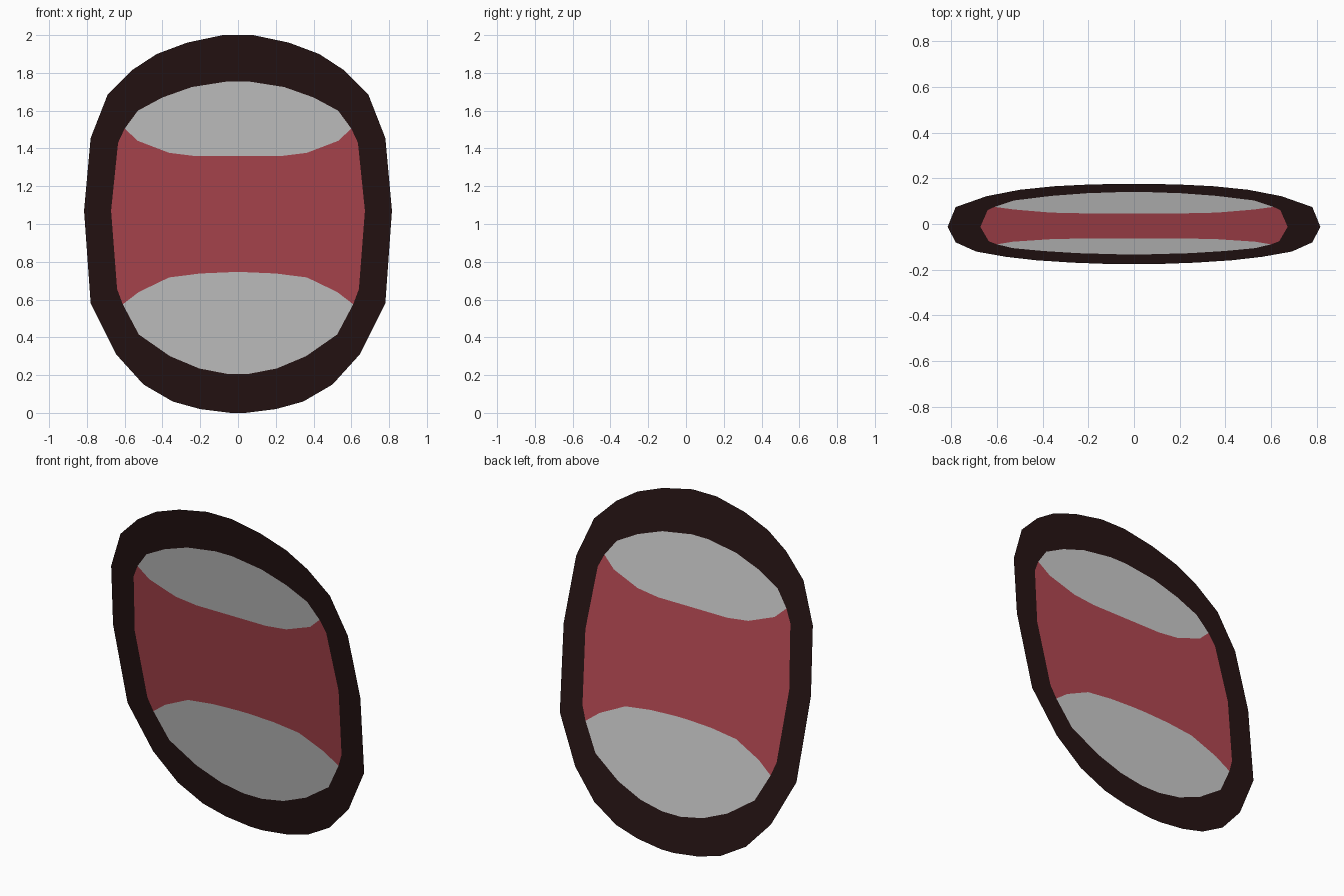
import bpy
import bmesh

if "Cube" in bpy.data.objects:
    bpy.data.objects.remove(bpy.data.objects["Cube"])

# Right-hand half profiles (x, z), listed from top to bottom
OUTER = [(.08, 2), (.27, 1.96), (.43, 1.9), (.56, 1.815), (.69, 1.685),
         (.78, 1.455), (.815, 1.07), (.78, .58), (.645, .31), (.5, .15),
         (.345, .06), (.2, .02), (.04, 0)]
INNER = [(.055, 1.755), (.245, 1.725), (.4, 1.67), (.53, 1.6), (.6, 1.505),
         (.635, 1.43), (.672, 1.07), (.64, .655), (.61, .575), (.525, .415),
         (.36, .3), (.205, .235), (.06, .207)]
UPPER_EDGE = [(.53, 1.44), (.365, 1.377), (.23, 1.36)]
LOWER_EDGE = [(.04, .745), (.2, .738), (.365, .717), (.525, .64)]


def lean(p):
    """Place a front-view point on the sheet, whose top leans to the front."""
    return (p[0], .176 * (1 - p[1]), p[1])


def loop(half):
    """Close a half profile with its mirror image."""
    return half + [(-x, z) for x, z in reversed(half)]


def sheet(name, polygons, colour=None):
    bm = bmesh.new()
    for poly in polygons:
        # reversed clockwise order makes the faces point to the front
        bm.faces.new([bm.verts.new(lean(p)) for p in reversed(poly)])
    bmesh.ops.remove_doubles(bm, verts=bm.verts[:], dist=1e-4)
    mesh = bpy.data.meshes.new(name)
    bm.to_mesh(mesh)
    bm.free()
    obj = bpy.data.objects.new(name, mesh)
    bpy.context.collection.objects.link(obj)
    if colour:
        mat = bpy.data.materials.new(name + "_colour")
        mat.diffuse_color = (*colour, 1)
        mat.use_nodes = True
        mat.node_tree.nodes["Principled BSDF"].inputs["Base Color"].default_value = mat.diffuse_color
        mesh.materials.append(mat)
    return obj


# Dark border: a ring of quads between the two outlines
o, i = loop(OUTER), loop(INNER)
n = len(o)
sheet("border", [[o[k], o[(k + 1) % n], i[(k + 1) % n], i[k]] for k in range(n)],
      (.02, .007, .007))

# Red middle band
sheet("middle_band",
      [loop(UPPER_EDGE[::-1] + INNER[4:9] + LOWER_EDGE[::-1])],
      (.45, .065, .085))

# Grey panels above and below the band
sheet("upper_panel", [loop(INNER[:5] + UPPER_EDGE)])
sheet("lower_panel", [loop(LOWER_EDGE + INNER[8:])])
